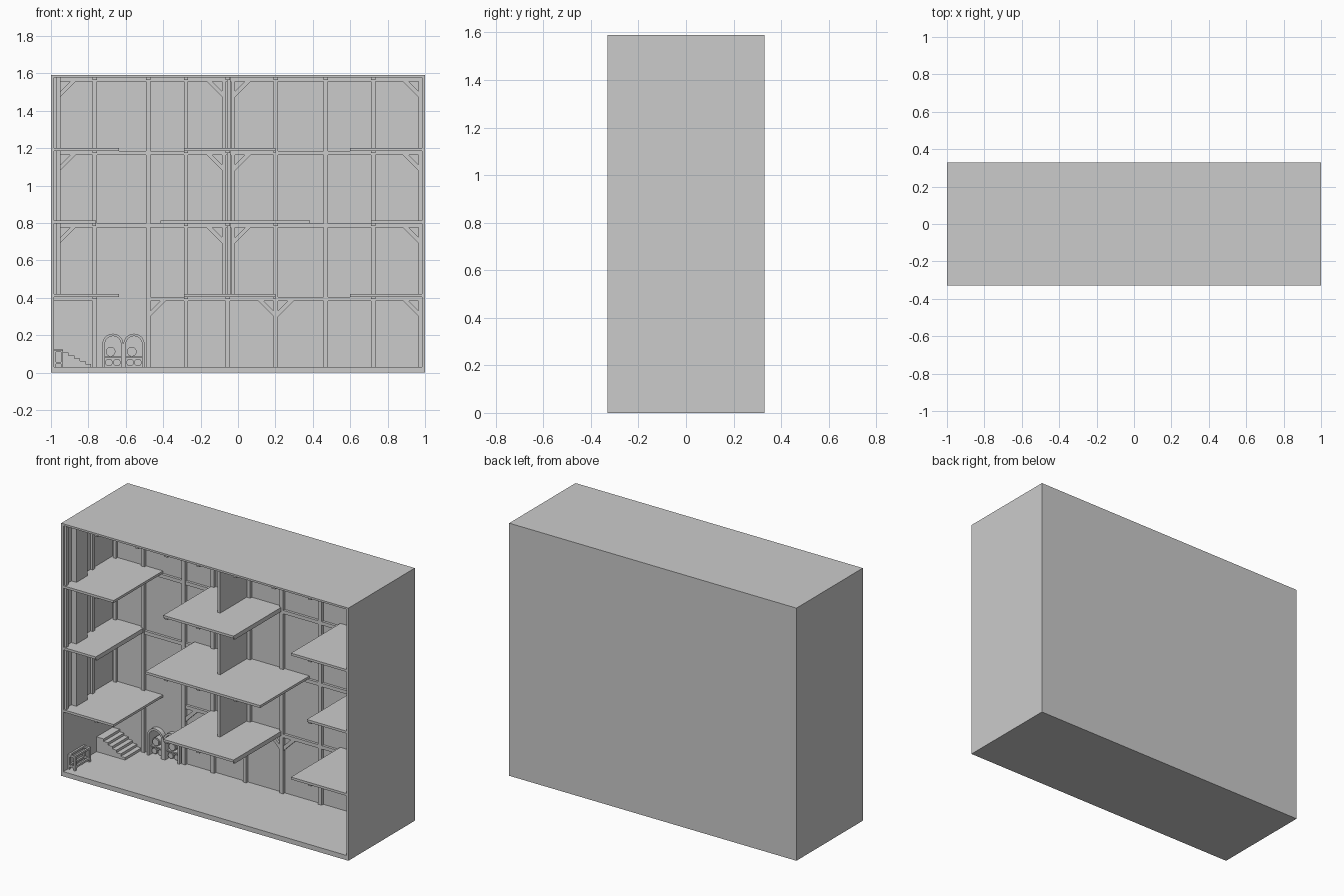
import bpy, bmesh, math

if "Cube" in bpy.data.objects:
    bpy.data.objects.remove(bpy.data.objects["Cube"])

BACK = 0.16      # inner face of the thick back wall
FRONT = -0.33
POST_Y = 0.143   # front of the timbers on the back wall


def prism(name, pts, y0, y1):
    """Extrude an x-z outline between two y values."""
    bm = bmesh.new()
    f = bm.faces.new([bm.verts.new((x, y0, z)) for x, z in pts])
    new = bmesh.ops.extrude_face_region(bm, geom=[f])["geom"]
    for v in new:
        if isinstance(v, bmesh.types.BMVert):
            v.co.y = y1
    bmesh.ops.recalc_face_normals(bm, faces=bm.faces)
    me = bpy.data.meshes.new(name)
    bm.to_mesh(me)
    bm.free()
    ob = bpy.data.objects.new(name, me)
    bpy.context.collection.objects.link(ob)
    return ob


def box(name, x0, x1, y0, y1, z0, z1):
    return prism(name, [(x0, z0), (x1, z0), (x1, z1), (x0, z1)], y0, y1)


def arch(cx, r, z0, zc, n=14):
    """Outline of a round-topped doorway, right foot to left foot."""
    top = [(cx + r * math.cos(math.pi * i / n), zc + r * math.sin(math.pi * i / n))
           for i in range(n + 1)]
    return [(cx + r, z0)] + top + [(cx - r, z0)]


# Open-fronted shell
box("ground_floor", -1, 1, FRONT, 0.33, 0, 0.03)
box("roof", -1, 1, FRONT, 0.33, 1.578, 1.59)
box("left_wall", -1, -0.985, FRONT, 0.33, 0.03, 1.578)
box("right_wall", 0.985, 1, FRONT, 0.33, 0.03, 1.578)
back = box("back_wall", -0.985, 0.985, BACK, 0.33, 0.03, 1.578)

# Barrel alcoves, arched surrounds and stacked barrels
for cx in (-0.669, -0.556):
    cut = prism("alcove_cutter", arch(cx, 0.043, 0.02, 0.152), 0.1, 0.25)
    cut.hide_render = True
    cut.hide_viewport = True
    cut.display_type = 'WIRE'
    m = back.modifiers.new("alcove", 'BOOLEAN')
    m.object = cut
    m.operation = 'DIFFERENCE'
    m.solver = 'EXACT'
    prism("arch_surround", arch(cx, 0.056, 0.03, 0.152)
          + arch(cx, 0.043, 0.03, 0.152)[::-1], 0.13, BACK + 0.005)
    box("barrel_shelf", cx - 0.043, cx + 0.043, 0.15, 0.25, 0.078, 0.086)
    for dx, z, r in ((-0.021, 0.054, 0.02), (0.021, 0.054, 0.02), (-0.012, 0.112, 0.026)):
        for rr, ya, yb in ((r, 0.16, 0.245), (r * 0.85, 0.153, 0.16)):
            prism("barrel", [(cx + dx + rr * math.cos(a), z + rr * math.sin(a))
                             for a in (math.tau * i / 14 for i in range(14))], ya, yb)

# Projecting floors with joists below
POSTS = (-0.765, -0.48, -0.278, -0.055, 0.202, 0.47, 0.722)
wide = ((-0.985, -0.635), (-0.29, 0.2), (0.6, 0.985))
narrow = ((-0.985, -0.76), (-0.415, 0.385), (0.71, 0.985))
LEVELS = ((0.405, wide), (0.797, narrow), (1.185, wide))
for z, spans in LEVELS:
    for x0, x1 in spans:
        box("upper_floor", x0, x1, FRONT, BACK, z, z + 0.015)
        for x in POSTS:
            if x0 - 0.02 < x < x1 + 0.02:
                a, b = max(x - 0.012, x0), min(x + 0.012, x1)
                box("floor_joist", a, b, FRONT + 0.01, BACK, z - 0.012, z)
for x in POSTS:
    box("ceiling_joist", x - 0.012, x + 0.012, FRONT + 0.01, BACK, 1.565, 1.578)

# Timber posts on the back wall
for x in POSTS:
    if x == -0.055:
        box("back_post", x - 0.012, x + 0.012, POST_Y, BACK, 0.03, 0.405)
        for px in (-0.074, -0.026):
            box("back_post", px - 0.011, px + 0.011, POST_Y, BACK, 0.42, 1.578)
    else:
        box("back_post", x - 0.012, x + 0.012, POST_Y, BACK, 0.03, 1.578)
box("corner_post_left", -0.97, -0.95, POST_Y, BACK, 0.42, 1.578)
box("corner_post_right", 0.965, 0.985, POST_Y, BACK, 0.03, 1.578)

# Horizontal beams on the back wall
for z in (0.405, 0.797, 1.185, 1.578):
    if z == 0.405:
        spans = ((-0.985, -0.765), (-0.48, 0.985))
    else:
        spans = ((-0.985, 0.985),)
    for x0, x1 in spans:
        box("back_beam", x0, x1, POST_Y + 0.001, BACK, z - 0.022, z)


def brace(x, z, s):
    """Diagonal knee brace below a beam; s is the side it leans to."""
    prism("knee_brace", [(x, z - 0.083), (x, z - 0.052), (x + s * 0.052, z),
                         (x + s * 0.083, z)], POST_Y + 0.002, BACK)


for z in (0.775, 1.163, 1.556):
    for x, s in ((-0.95, 1), (-0.085, -1), (-0.015, 1), (0.965, -1)):
        brace(x, z, s)
for x, s in ((-0.468, 1), (0.19, -1), (0.214, 1), (0.965, -1)):
    brace(x, 0.383, s)

# Central dividing walls and left wall pilasters on the upper storeys
for z0, z1 in ((0.42, 0.797), (0.812, 1.185), (1.2, 1.578)):
    box("dividing_wall", -0.06, -0.04, -0.12, BACK, z0, z1)
    box("side_pilaster", -0.985, -0.95, -0.25, -0.14, z0, z1)
    for y in (-0.32, -0.06):
        box("side_post", -0.985, -0.97, y, y + 0.022, z0, z1)
    box("side_beam", -0.985, -0.97, -0.32, BACK, z1 - 0.022, z1)

# Stepped staircase descending from the left wall
N = 5
steps = [(-0.985, 0.03), (-0.985, 0.123), (-0.935, 0.123)]
for i in range(N):
    z = 0.123 - 0.093 * (i + 1) / (N + 1)
    x = -0.935 + 0.149 * i / N
    steps += [(x, z), (x + 0.149 / N, z)]
steps.append((-0.786, 0.03))
prism("staircase", steps, 0.0, BACK)

# Low open-framed rack by the left wall
xs, ys = (-0.985, -0.947), (-0.285, -0.14)
for x in xs:
    for y in ys:
        box("rack_leg", x, x + 0.012, y, y + 0.012, 0.03, 0.12)
    for z in (0.045, 0.11):
        box("rack_side_rail", x, x + 0.012, ys[0], ys[1] + 0.012, z, z + 0.012)
for y in ys:
    for z in (0.045, 0.11):
        box("rack_end_rail", xs[0], xs[1] + 0.012, y, y + 0.012, z, z + 0.012)
